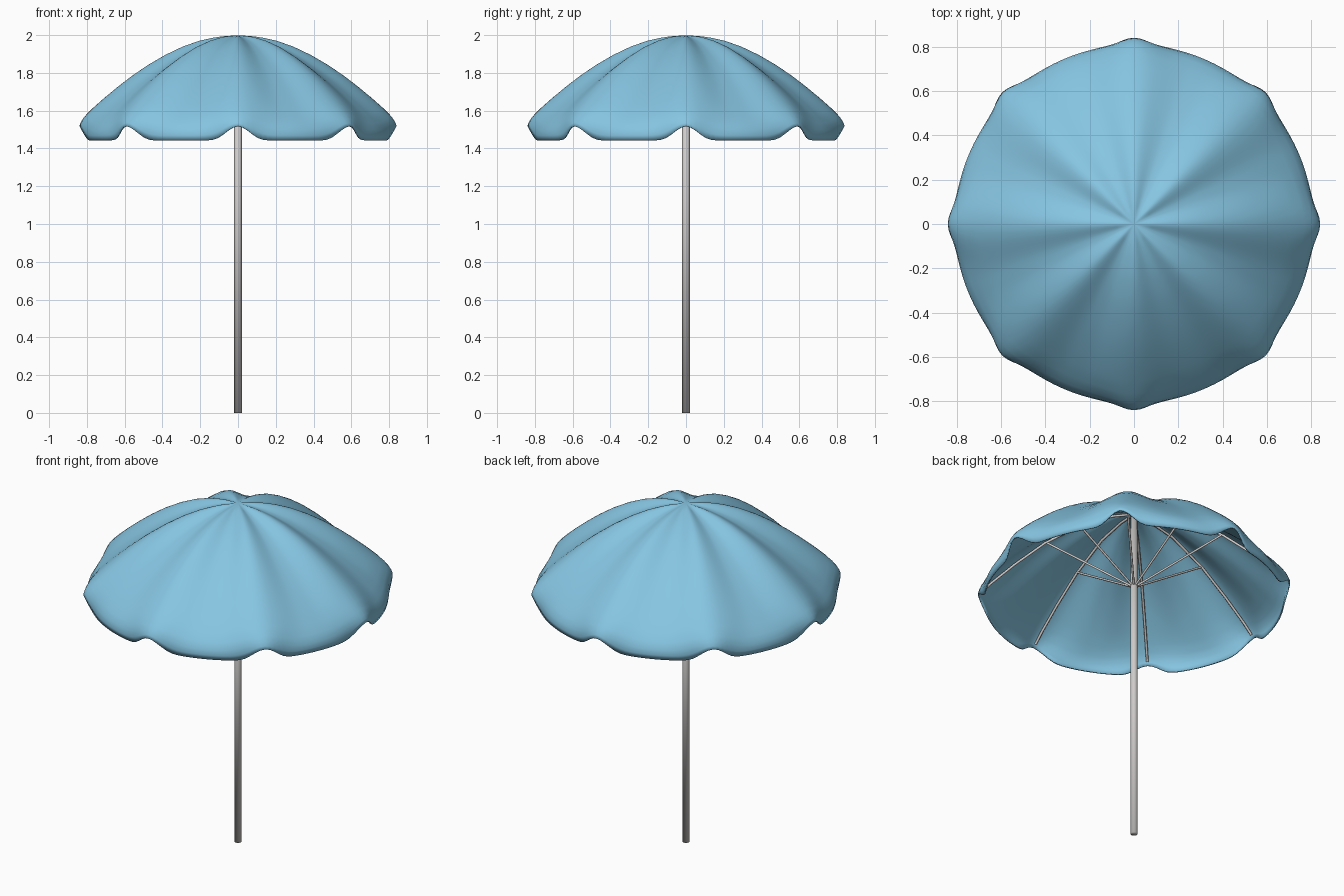
import bpy
import bmesh
from math import sin, cos, pi, tau

cube = bpy.data.objects.get("Cube")
if cube:
    bpy.data.objects.remove(cube, do_unlink=True)

PANELS = 8
STEPS = 12  # columns per panel


def material(name, rgb, roughness):
    mat = bpy.data.materials.new(name)
    mat.use_nodes = True
    mat.diffuse_color = (*rgb, 1)
    bsdf = mat.node_tree.nodes["Principled BSDF"]
    bsdf.inputs["Base Color"].default_value = (*rgb, 1)
    bsdf.inputs["Roughness"].default_value = roughness
    return mat


fabric = material("sky blue fabric", (0.24, 0.56, 0.76), 0.8)
metal = material("light grey metal", (0.62, 0.60, 0.59), 0.5)


def smoothstep(x):
    x = max(0, min(1, x))
    return x * x * (3 - 2 * x)


def polar(r, z, angle):
    return (r * cos(angle), r * sin(angle), z)


# Radius and height along a rib, and along the middle of a panel
rib_line = [(0.12, 1.992), (0.28, 1.955), (0.49, 1.842), (0.65, 1.72),
            (0.78, 1.608), (0.83, 1.557), (0.845, 1.53)]
panel_line = [(0.12, 1.978), (0.28, 1.92), (0.47, 1.803), (0.62, 1.688),
              (0.75, 1.572), (0.815, 1.495), (0.805, 1.442)]


def build_canopy():
    bm = bmesh.new()
    apex = bm.verts.new((0, 0, 2))
    count = PANELS * STEPS
    rows = []
    for i, (rib, mid) in enumerate(zip(rib_line, panel_line)):
        # Panels sag gently above, and the hem drops quickly beside each rib
        spread = (0.45, 0.3, 0.2)[max(0, i - len(rib_line) + 3)]
        row = []
        for c in range(count):
            u = (c % STEPS) / STEPS
            w = smoothstep(min(u, 1 - u) / spread)
            r = rib[0] + (mid[0] - rib[0]) * w
            z = rib[1] + (mid[1] - rib[1]) * w
            row.append(bm.verts.new(polar(r, z, tau * c / count)))
        rows.append(row)
    for c in range(count):
        d = (c + 1) % count
        bm.faces.new((apex, rows[0][c], rows[0][d]))
        for a, b in zip(rows, rows[1:]):
            bm.faces.new((a[c], b[c], b[d], a[d]))
    for face in bm.faces:
        face.smooth = True
    mesh = bpy.data.meshes.new("canopy")
    bm.to_mesh(mesh)
    bm.free()
    mesh.materials.append(fabric)
    obj = bpy.data.objects.new("canopy", mesh)
    bpy.context.collection.objects.link(obj)
    sub = obj.modifiers.new("smooth cloth", 'SUBSURF')
    sub.levels = sub.render_levels = 1
    cloth = obj.modifiers.new("cloth thickness", 'SOLIDIFY')
    cloth.thickness = 0.008
    cloth.offset = -1


def build_rods(name, line, radius):
    """Repeat one rod, given as radius and height points, under every rib."""
    curve = bpy.data.curves.new(name, 'CURVE')
    curve.dimensions = '3D'
    curve.bevel_depth = radius
    curve.bevel_resolution = 2
    curve.use_fill_caps = True
    curve.materials.append(metal)
    for k in range(PANELS):
        spline = curve.splines.new('POLY')
        spline.points.add(len(line) - 1)
        for point, (r, z) in zip(spline.points, line):
            point.co = (*polar(r, z, tau * k / PANELS), 1)
    bpy.context.collection.objects.link(bpy.data.objects.new(name, curve))


build_canopy()

# Ribs follow the canopy just below the ridges, struts brace them to the pole
rib_path = [(0, 1.975)] + [(r - 0.01, z - 0.023) for r, z in rib_line[:-1]]
build_rods("ribs", rib_path, 0.007)
build_rods("struts", [(0.01, 1.53), (0.475, 1.826)], 0.006)

# Pole
bpy.ops.mesh.primitive_cylinder_add(vertices=24, radius=0.02, depth=1.98,
                                    location=(0, 0, 0.99))
pole = bpy.context.object
pole.name = "pole"
pole.data.materials.append(metal)
bpy.ops.object.shade_smooth()
